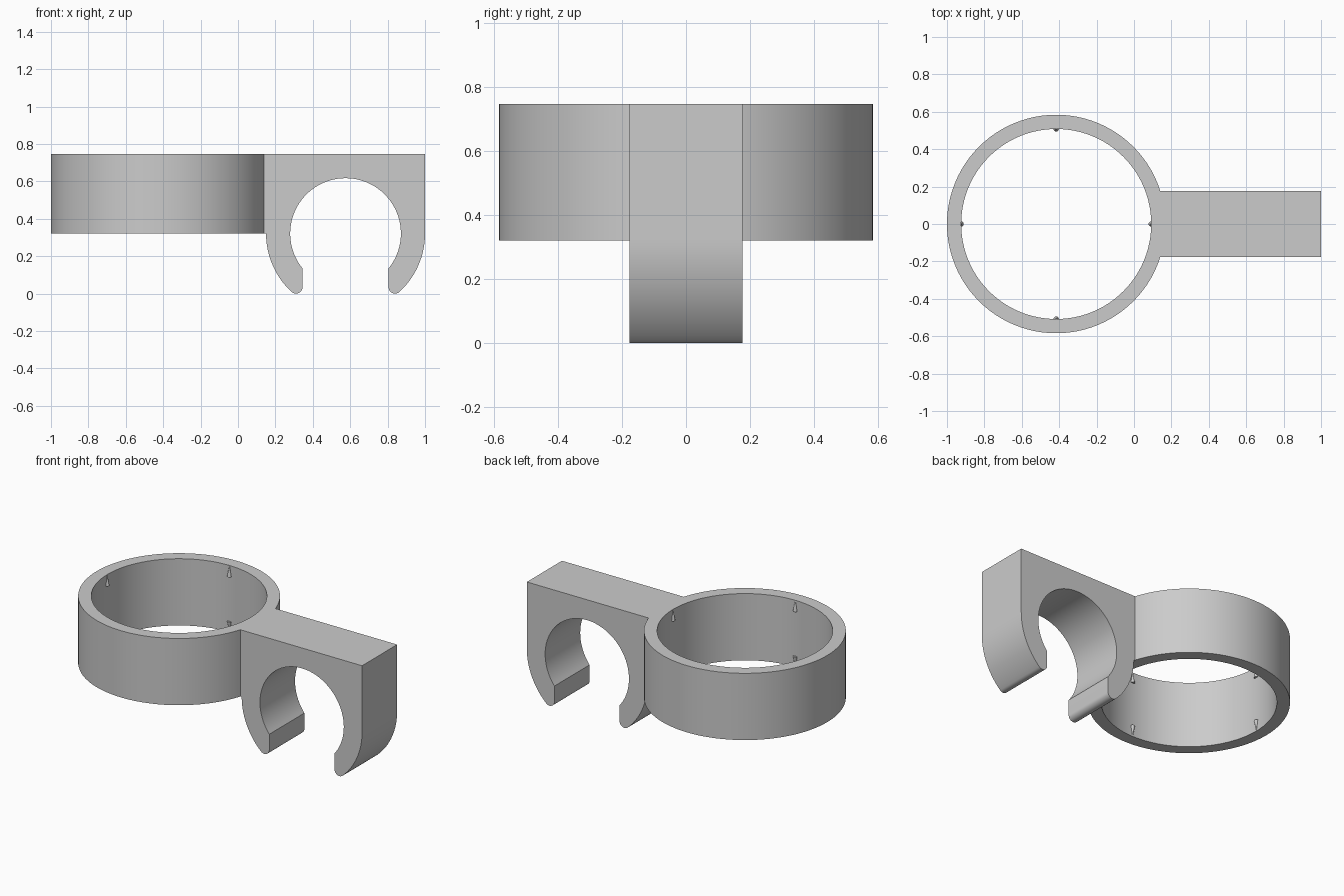
import bpy, bmesh, math
from mathutils import Matrix

cube = bpy.data.objects.get("Cube")
if cube:
    bpy.data.objects.remove(cube, do_unlink=True)

BASE, TOP = 0.321, 0.747                        # ring bottom and top heights
RING_X, R_OUT, R_IN = -0.416, 0.584, 0.508      # ring
CLIP_X, C_OUT, C_IN, HALF_W = 0.575, 0.425, 0.296, 0.177  # clip

grey = bpy.data.materials.new("plain grey")
grey.use_nodes = True
colour = (0.6, 0.6, 0.6, 1)
grey.diffuse_color = colour
grey.node_tree.nodes["Principled BSDF"].inputs["Base Color"].default_value = colour


def arc(cx, cz, r, start, end, n):
    angles = [math.radians(start + (end - start) * i / n) for i in range(n + 1)]
    return [(cx + r * math.cos(a), cz + r * math.sin(a)) for a in angles]


def add_object(name, bm):
    bmesh.ops.recalc_face_normals(bm, faces=bm.faces)
    mesh = bpy.data.meshes.new(name)
    bm.to_mesh(mesh)
    bm.free()
    mesh.materials.append(grey)
    ob = bpy.data.objects.new(name, mesh)
    bpy.context.collection.objects.link(ob)
    return ob


# Ring: a rectangular section spun around the vertical axis
bm = bmesh.new()
section = [bm.verts.new((RING_X + r, 0, z))
           for r, z in ((R_IN, BASE), (R_OUT, BASE), (R_OUT, TOP), (R_IN, TOP))]
edges = [bm.edges.new((section[i], section[(i + 1) % 4])) for i in range(4)]
bmesh.ops.spin(bm, geom=section + edges, cent=(RING_X, 0, 0), axis=(0, 0, 1),
               angle=math.tau, steps=96, use_merge=True)
bmesh.ops.remove_doubles(bm, verts=bm.verts, dist=0.0001)
ring = add_object("holder_ring", bm)

# Clip: C-shaped jaw with rounded tips, extruded across the width
tip_r, tip_dx = 0.035, 0.265
tip_z = BASE - math.sqrt((C_OUT - tip_r) ** 2 - tip_dx ** 2)
tip_angle = 180 + math.degrees(math.atan2(BASE - tip_z, tip_dx))
jaw_angle = 180 + math.degrees(math.acos((tip_dx - tip_r) / C_IN))
left = arc(CLIP_X, BASE, C_OUT, 180, tip_angle, 16)
left += arc(CLIP_X - tip_dx, tip_z, tip_r, tip_angle, 360, 12)
inner = arc(CLIP_X, BASE, C_IN, jaw_angle, 180 - jaw_angle, 64)
right = [(2 * CLIP_X - x, z) for x, z in reversed(left)]
neck_x = 0.115                                   # end buried in the ring wall
profile = [(neck_x, TOP), (neck_x, BASE)] + left + inner + right
profile += [(CLIP_X + C_OUT, TOP)]
bm = bmesh.new()
face = bm.faces.new([bm.verts.new((x, -HALF_W, z)) for x, z in profile])
sweep = bmesh.ops.extrude_face_region(bm, geom=[face])
moved = [v for v in sweep["geom"] if isinstance(v, bmesh.types.BMVert)]
bmesh.ops.translate(bm, verts=moved, vec=(0, 2 * HALF_W, 0))
clip = add_object("pipe_clip", bm)

# Join the clip to the ring as one solid
union = ring.modifiers.new("join_clip", 'BOOLEAN')
union.operation = 'UNION'
union.solver = 'EXACT'
union.object = clip
bpy.context.view_layer.objects.active = ring
ring.select_set(True)
bpy.ops.object.modifier_apply(modifier=union.name)
bpy.data.objects.remove(clip, do_unlink=True)
ring.name = "ring_with_clip"

# Grip nubs: small cones inside the ring, tips at the two rims
bm = bmesh.new()
nub_h, nub_r = 0.07, 0.014
for i in range(4):
    a = i * math.pi / 2
    x, y = RING_X + R_IN * math.cos(a), R_IN * math.sin(a)
    for z, flip in ((TOP - nub_h / 2, 0), (BASE + nub_h / 2, math.pi)):
        place = Matrix.Translation((x, y, z)) @ Matrix.Rotation(flip, 4, 'X')
        bmesh.ops.create_cone(bm, cap_ends=True, segments=16, radius1=nub_r,
                              radius2=0.001, depth=nub_h, matrix=place)
nubs = add_object("grip_nubs", bm)

# Smooth curved walls, keep the edges crisp
nubs.select_set(True)
bpy.ops.object.shade_smooth_by_angle(angle=math.radians(30))
